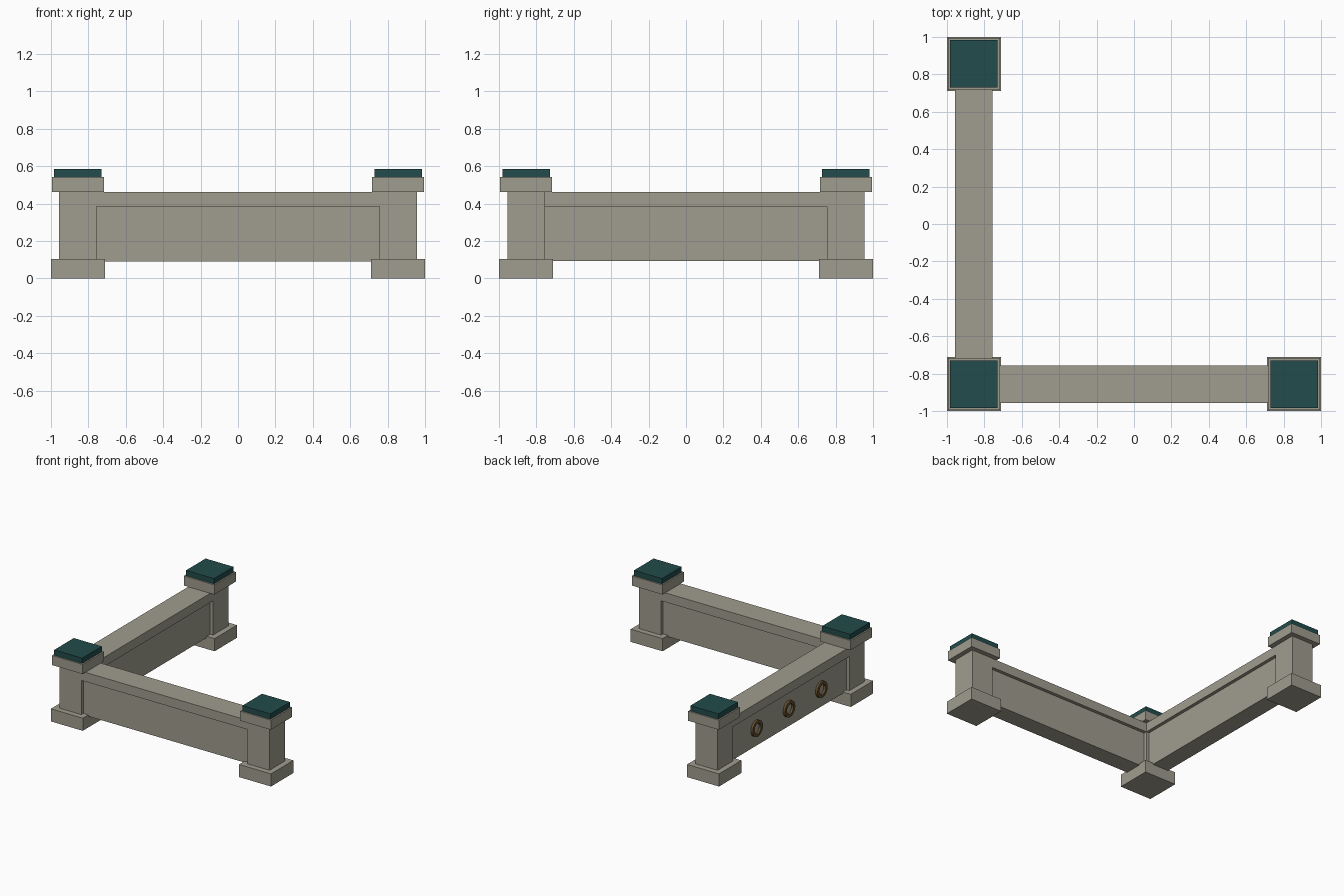
import bpy, bmesh, math
from mathutils import Matrix

if "Cube" in bpy.data.objects:
    bpy.data.objects.remove(bpy.data.objects["Cube"])


def material(name, rgb):
    m = bpy.data.materials.new(name)
    m.diffuse_color = (*rgb, 1)
    m.use_nodes = True
    m.node_tree.nodes["Principled BSDF"].inputs["Base Color"].default_value = m.diffuse_color
    return m


STONE = material("warm_grey_stone", (0.35, 0.335, 0.272))
TEAL = material("dark_teal", (0.016, 0.072, 0.072))
BRONZE = material("dark_bronze", (0.13, 0.08, 0.03))


def finish(name, bm, mat):
    bmesh.ops.recalc_face_normals(bm, faces=bm.faces)
    mesh = bpy.data.meshes.new(name)
    bm.to_mesh(mesh)
    bm.free()
    mesh.materials.append(mat)
    ob = bpy.data.objects.new(name, mesh)
    bpy.context.collection.objects.link(ob)
    return ob


def box(name, mat, x, y, z):
    """Box from (min, max) ranges."""
    bm = bmesh.new()
    mid = [(a + b) / 2 for a, b in (x, y, z)]
    size = [b - a for a, b in (x, y, z)]
    bmesh.ops.create_cube(bm, size=1, matrix=Matrix.Translation(mid) @ Matrix.Diagonal((*size, 1)))
    return finish(name, bm, mat)


def ring(name, mat, x, y, z, r_out, r_in, depth, n=20):
    """Flat plain ring ornament facing -x."""
    bm = bmesh.new()
    loops = []
    for r, dx in ((r_in, 0), (r_out, 0), (r_out, -depth), (r_in, -depth)):
        loops.append([bm.verts.new((x + dx, y + r * math.cos(2 * math.pi * i / n),
                                    z + r * math.sin(2 * math.pi * i / n))) for i in range(n)])
    for k in range(4):
        a, b = loops[k], loops[(k + 1) % 4]
        for i in range(n):
            j = (i + 1) % n
            bm.faces.new((a[i], a[j], b[j], b[i]))
    return finish(name, bm, mat)


C = 0.855      # post centre distance
HALF = 0.1     # half thickness of shafts and rails
PANEL = 0.073  # half thickness of recessed panels

# Posts: foot, shaft, capital and teal top
for label, px, py in (("corner", -C, -C), ("right", C, -C), ("back", -C, C)):
    for part, mat, h, z in (("foot", STONE, 0.145, (0, 0.104)),
                            ("shaft", STONE, HALF, (0.104, 0.462)),
                            ("capital", STONE, 0.139, (0.462, 0.541)),
                            ("top_plate", TEAL, 0.127, (0.541, 0.585))):
        box(f"{label}_post_{part}", mat, (px - h, px + h), (py - h, py + h), z)

# Walls: recessed panel under a full-width rail
span = (-C + HALF, C - HALF)
for part, h, z in (("panel", PANEL, (0.092, 0.385)), ("rail", HALF, (0.385, 0.461))):
    across = (-C - h, -C + h)
    box(f"front_wall_{part}", STONE, span, across, z)
    box(f"left_wall_{part}", STONE, across, span, z)

# Round ornaments on the outer left panel
for i, y in enumerate((-0.42, 0, 0.42)):
    ring(f"wall_ornament_{i + 1}", BRONZE, -C - PANEL + 0.003, y, 0.24, 0.066, 0.042, 0.022)
